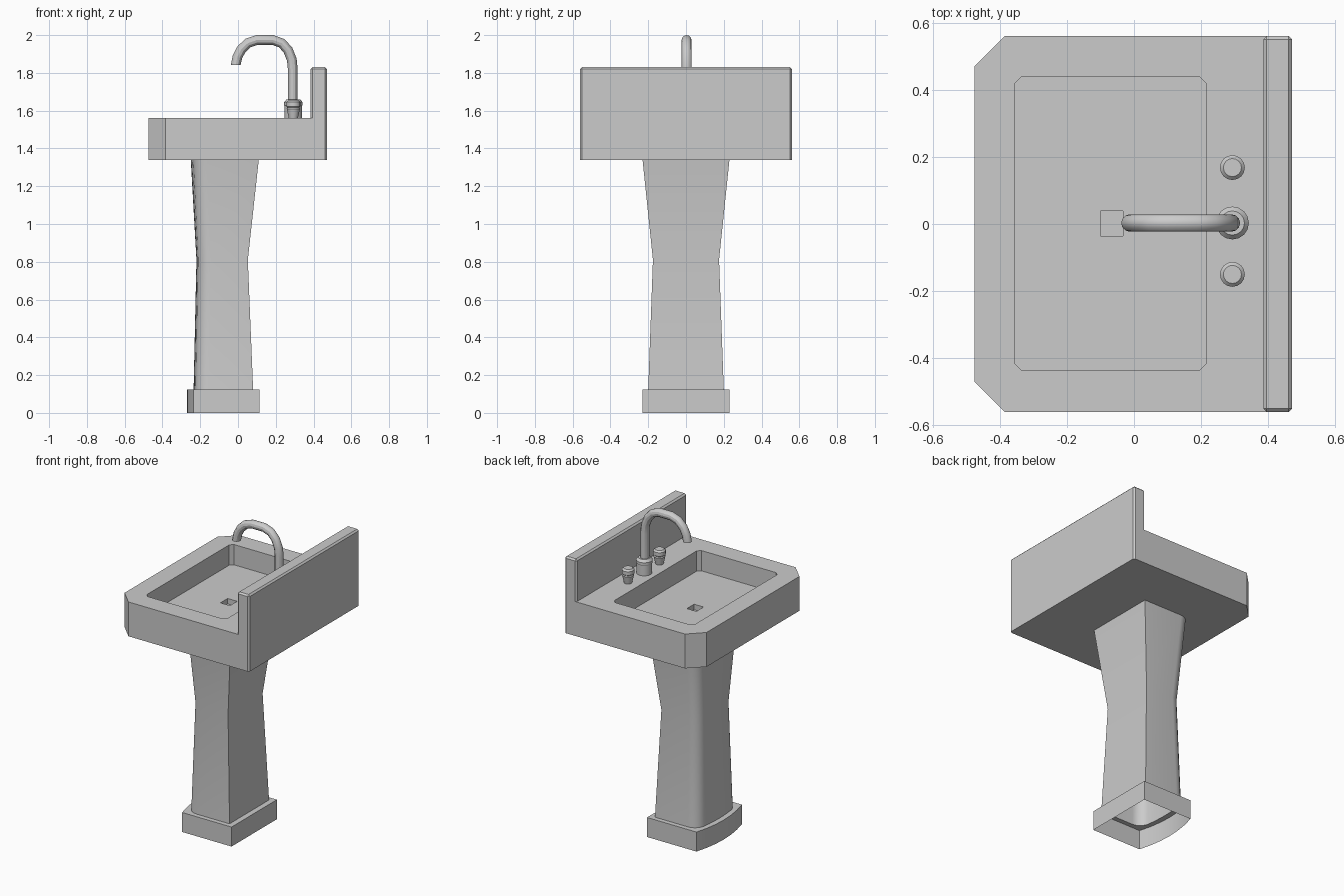
import bpy, bmesh
from math import sin, cos, pi
from mathutils import Vector

if "Cube" in bpy.data.objects:
    bpy.data.objects.remove(bpy.data.objects["Cube"])


def loft(rings, cap_start=True, cap_end=True):
    """Bridge rings of equal point count into one bmesh."""
    bm = bmesh.new()
    vs = [[bm.verts.new(p) for p in r] for r in rings]
    n = len(vs[0])
    for a, b in zip(vs, vs[1:]):
        for i in range(n):
            j = (i + 1) % n
            bm.faces.new((a[i], a[j], b[j], b[i]))
    if cap_start:
        bm.faces.new(vs[0][::-1])
    if cap_end:
        bm.faces.new(vs[-1])
    bmesh.ops.remove_doubles(bm, verts=bm.verts[:], dist=0.0005)
    bmesh.ops.recalc_face_normals(bm, faces=bm.faces[:])
    return bm


def finish(name, bm, smooth=True):
    me = bpy.data.meshes.new(name)
    bm.to_mesh(me)
    bm.free()
    ob = bpy.data.objects.new(name, me)
    bpy.context.collection.objects.link(ob)
    if smooth:
        bpy.ops.object.select_all(action='DESELECT')
        ob.select_set(True)
        bpy.context.view_layer.objects.active = ob
        bpy.ops.object.shade_smooth_by_angle(angle=pi / 6)
    return ob


def rect(x0, x1, y0, y1, cf, cb, z):
    """Rectangle with front (-x) and back (+x) corner chamfers."""
    pts = [(x0 + cf, y0), (x1 - cb, y0), (x1, y0 + cb), (x1, y1 - cb),
           (x1 - cb, y1), (x0 + cf, y1), (x0, y1 - cf), (x0, y0 + cf)]
    return [(x, y, z) for x, y in pts]


def bow_ring(xf, xb, h, r, bulge, z):
    """Square back, rounded corners and a bowed front at -x."""
    xs = xf + bulge
    half = [(xs + r - r * sin(a), h - r + r * cos(a))
            for a in (pi / 2 * i / 5 for i in range(6))]
    half += [(xs, (h - r) * k) for k in (0.67, 0.33)]
    pts = half + [(xs, 0)] + [(x, -y) for x, y in reversed(half)]
    pts = [(x - bulge * (1 - (y / h) ** 2), y) for x, y in pts]
    return [(x, y, z) for x, y in pts + [(xb, -h), (xb, h)]]


def lathe(name, x, y, profile, n=16):
    rings = [[(x + r * cos(2 * pi * i / n), y + r * sin(2 * pi * i / n), z)
              for i in range(n)] for r, z in profile]
    return finish(name, loft(rings))


# Basin: slab, recessed bowl and square drain
bm = loft([rect(-0.475, 0.47, -0.56, 0.56, 0.09, 0, 1.34),
           rect(-0.475, 0.47, -0.56, 0.56, 0.09, 0, 1.56),
           rect(-0.355, 0.215, -0.435, 0.438, 0.02, 0.02, 1.56),
           rect(-0.355, 0.215, -0.435, 0.438, 0.02, 0.02, 1.43),
           rect(-0.10, -0.033, -0.035, 0.038, 0, 0, 1.43),
           rect(-0.10, -0.033, -0.035, 0.038, 0, 0, 1.395)])

# Backsplash: strip of the deck raised, outer edges bevelled
X = 0.385
deck = [f for f in bm.faces if all(abs(v.co.z - 1.56) < 1e-4 for v in f.verts)]
geom = set(deck)
for f in deck:
    geom.update(f.edges)
    geom.update(f.verts)
bmesh.ops.bisect_plane(bm, geom=list(geom), dist=1e-5,
                       plane_co=(X, 0, 0), plane_no=(1, 0, 0))
strip = [f for f in bm.faces
         if all(abs(v.co.z - 1.56) < 1e-4 and v.co.x > X - 1e-3 for v in f.verts)]
top = bmesh.ops.dissolve_faces(bm, faces=strip)['region']
ext = bmesh.ops.extrude_face_region(bm, geom=top)['geom']
bmesh.ops.translate(bm, vec=(0, 0, 0.27),
                    verts=[g for g in ext if isinstance(g, bmesh.types.BMVert)])
edges = []
for e in bm.edges:
    a, b = e.verts[0].co, e.verts[1].co
    upright = (a - b).xy.length < 1e-4 and abs(abs(a.y) - 0.56) < 1e-3 and a.x > X - 1e-3
    if upright or min(a.z, b.z) > 1.82:
        edges.append(e)
bmesh.ops.bevel(bm, geom=edges, offset=0.01, segments=1, profile=0.5, affect='EDGES')
bmesh.ops.recalc_face_normals(bm, faces=bm.faces[:])
finish("basin", bm, smooth=False)

# Pedestal: open plinth and waisted column
finish("pedestal", loft([
    bow_ring(-0.27, 0.115, 0.23, 0, 0.035, 0),
    bow_ring(-0.27, 0.115, 0.23, 0, 0.035, 0.125),
    bow_ring(-0.235, 0.08, 0.20, 0.06, 0.02, 0.125),
    bow_ring(-0.22, 0.052, 0.175, 0.055, 0.02, 0.81),
    bow_ring(-0.25, 0.11, 0.23, 0.06, 0.025, 1.34)], False, False))

# Spout: tube swept along a gooseneck path
path = [Vector(p) for p in (
    (0.29, 1.64), (0.29, 1.82), (0.285, 1.87), (0.265, 1.92), (0.232, 1.957),
    (0.185, 1.974), (0.10, 1.974), (0.053, 1.958), (0.018, 1.925),
    (-0.003, 1.885), (-0.012, 1.842))]
rings = []
N = 12
for i, p in enumerate(path):
    t = (path[min(i + 1, len(path) - 1)] - path[max(i - 1, 0)]).normalized()
    if i in (0, len(path) - 1):
        t = Vector((0, 1 if i == 0 else -1))
    side = Vector((t.y, -t.x))
    ring = []
    for k in range(N):
        a = 2 * pi * k / N
        q = p + side * 0.026 * cos(a)
        ring.append((q.x, 0.003 + 0.026 * sin(a), q.y))
    rings.append(ring)
finish("spout", loft(rings))

# Spout collar and tap handles
lathe("spout_collar", 0.293, 0.003,
      [(0.046, 1.56), (0.046, 1.625), (0.049, 1.63), (0.049, 1.645), (0.036, 1.66)])
for name, y in (("left_handle", 0.168), ("right_handle", -0.15)):
    lathe(name, 0.293, y,
          [(0.024, 1.56), (0.035, 1.61), (0.032, 1.617), (0.037, 1.622),
           (0.037, 1.645), (0.027, 1.655)])
